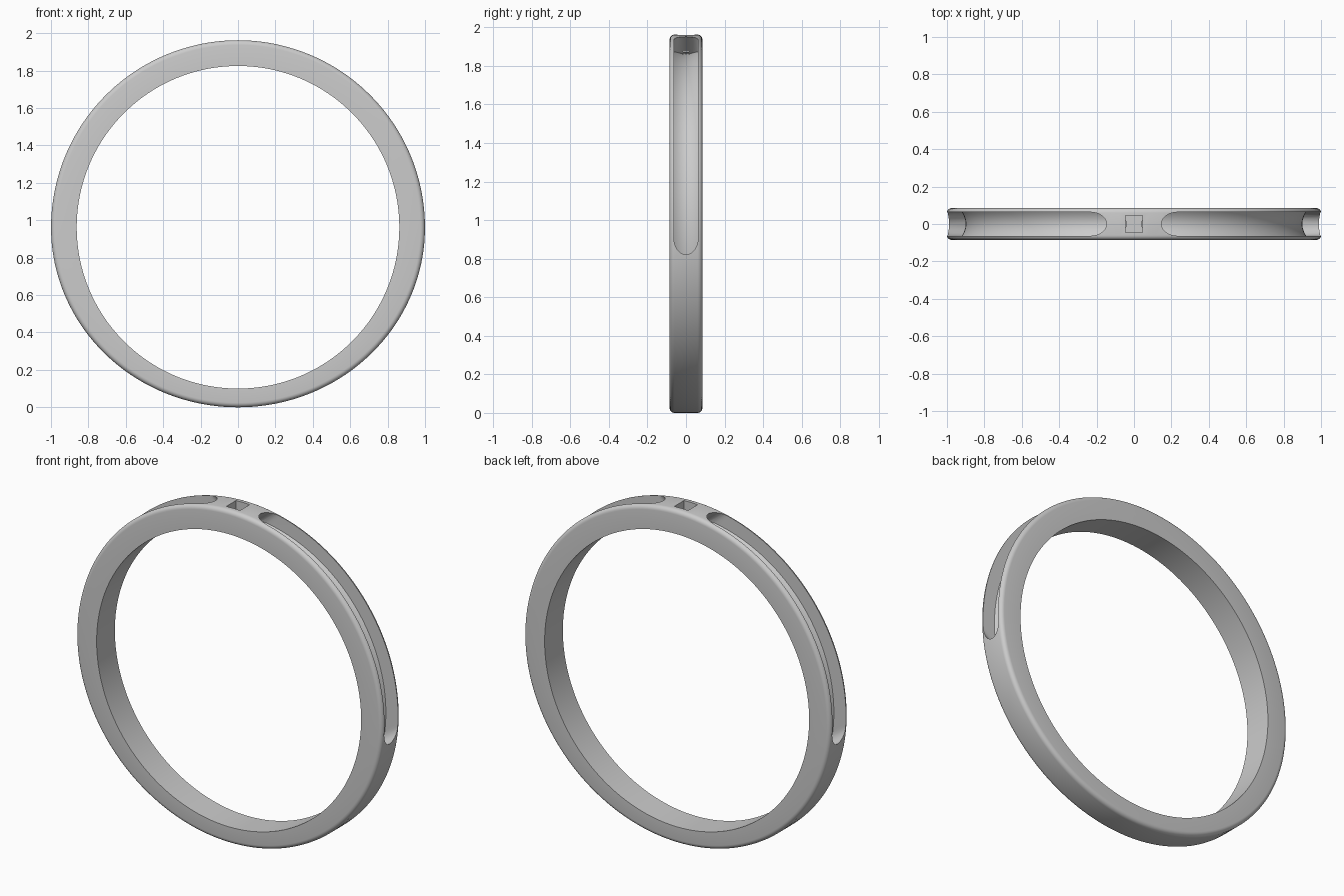
import bpy, bmesh
from math import sin, cos, pi, radians, sqrt

if "Cube" in bpy.data.objects:
    bpy.data.objects.remove(bpy.data.objects["Cube"])

C = 0.9625          # height of the ring centre
INNER, HALF_W, FILLET = 0.8625, 0.085, 0.025


def make_object(name, bm):
    bmesh.ops.recalc_face_normals(bm, faces=bm.faces)
    mesh = bpy.data.meshes.new(name)
    bm.to_mesh(mesh)
    bm.free()
    obj = bpy.data.objects.new(name, mesh)
    bpy.context.collection.objects.link(obj)
    return obj


def outer_radius(a):
    # Round upper half, slightly flattened lower half
    return 1.0 if sin(a) >= 0 else 1 / sqrt(cos(a) ** 2 + (sin(a) / C) ** 2)


def lathe(name, section, segs=160, closed=True):
    # section(angle) returns (radius, y) points around the y axis
    bm = bmesh.new()
    rings = []
    for i in range(segs):
        a = 2 * pi * i / segs
        rings.append([bm.verts.new((r * cos(a), y, C + r * sin(a))) for r, y in section(a)])
    n = len(rings[0])
    for i in range(segs):
        p, q = rings[i], rings[(i + 1) % segs]
        for j in range(n if closed else n - 1):
            k = (j + 1) % n
            bm.faces.new((p[j], p[k], q[k], q[j]))
    if not closed:
        bm.faces.new([r[0] for r in rings])
        bm.faces.new([r[-1] for r in rings])
    return make_object(name, bm)


def cut(target, cutter, remove=True):
    mod = target.modifiers.new("cut", 'BOOLEAN')
    mod.operation, mod.solver, mod.object = 'DIFFERENCE', 'EXACT', cutter
    cutter.hide_render = True
    dg = bpy.context.evaluated_depsgraph_get()
    mesh = bpy.data.meshes.new_from_object(target.evaluated_get(dg))
    target.modifiers.clear()
    target.data = mesh
    if remove:
        bpy.data.objects.remove(cutter)


def band_section(a):
    # Rectangular section with rounded outer corners
    ro = outer_radius(a)
    pts = [(INNER, -HALF_W)]
    for side in (-1, 1):
        arc = [(ro - FILLET + FILLET * sin(b), side * (HALF_W - FILLET + FILLET * cos(b)))
               for b in (pi / 2 * k / 5 for k in range(6))]
        pts += arc if side < 0 else arc[::-1]
    return pts + [(INNER, HALF_W)]


def core_section(a):
    # Slot floor, slightly hollow across its width
    return [(0.9 + 0.02 * (y / 0.063) ** 2, y) for y in (0.0117 * k for k in range(-6, 7))]


def slot_prism(side):
    # Long round-ended slot pushed straight into the rim
    ang, half, r = radians(36.75), 0.705, 0.063
    outline = []
    for s in (1, -1):
        for k in range(17):
            b = -pi / 2 + pi * k / 16
            outline.append((s * (half - r + r * cos(b)), s * r * sin(b)))
    bm = bmesh.new()
    loops = []
    for d in (0.3, 1.3):
        loops.append([bm.verts.new((side * (d * cos(ang) - t * sin(ang)), y,
                                    C + d * sin(ang) + t * cos(ang))) for t, y in outline])
    n = len(outline)
    for j in range(n):
        k = (j + 1) % n
        bm.faces.new((loops[0][j], loops[0][k], loops[1][k], loops[1][j]))
    bm.faces.new(loops[0])
    bm.faces.new(loops[1])
    return make_object("slot_cutter", bm)


# Ring band
band = lathe("ring_band", band_section)

# Two long slots in the upper rim
core = lathe("slot_floor_core", core_section, closed=False)
for side in (1, -1):
    prism = slot_prism(side)
    cut(prism, core, remove=False)
    cut(band, prism)
bpy.data.objects.remove(core)

# Small square socket at the top
bm = bmesh.new()
bmesh.ops.create_cube(bm, size=1)
for v in bm.verts:
    v.co = (v.co.x * 0.09, v.co.y * 0.09, C + 1.0 + v.co.z * 0.18)
cut(band, make_object("socket_cutter", bm))

# Smooth shading with crisp edges
bpy.ops.object.select_all(action='DESELECT')
band.select_set(True)
bpy.context.view_layer.objects.active = band
bpy.ops.object.shade_smooth_by_angle(angle=radians(30))
